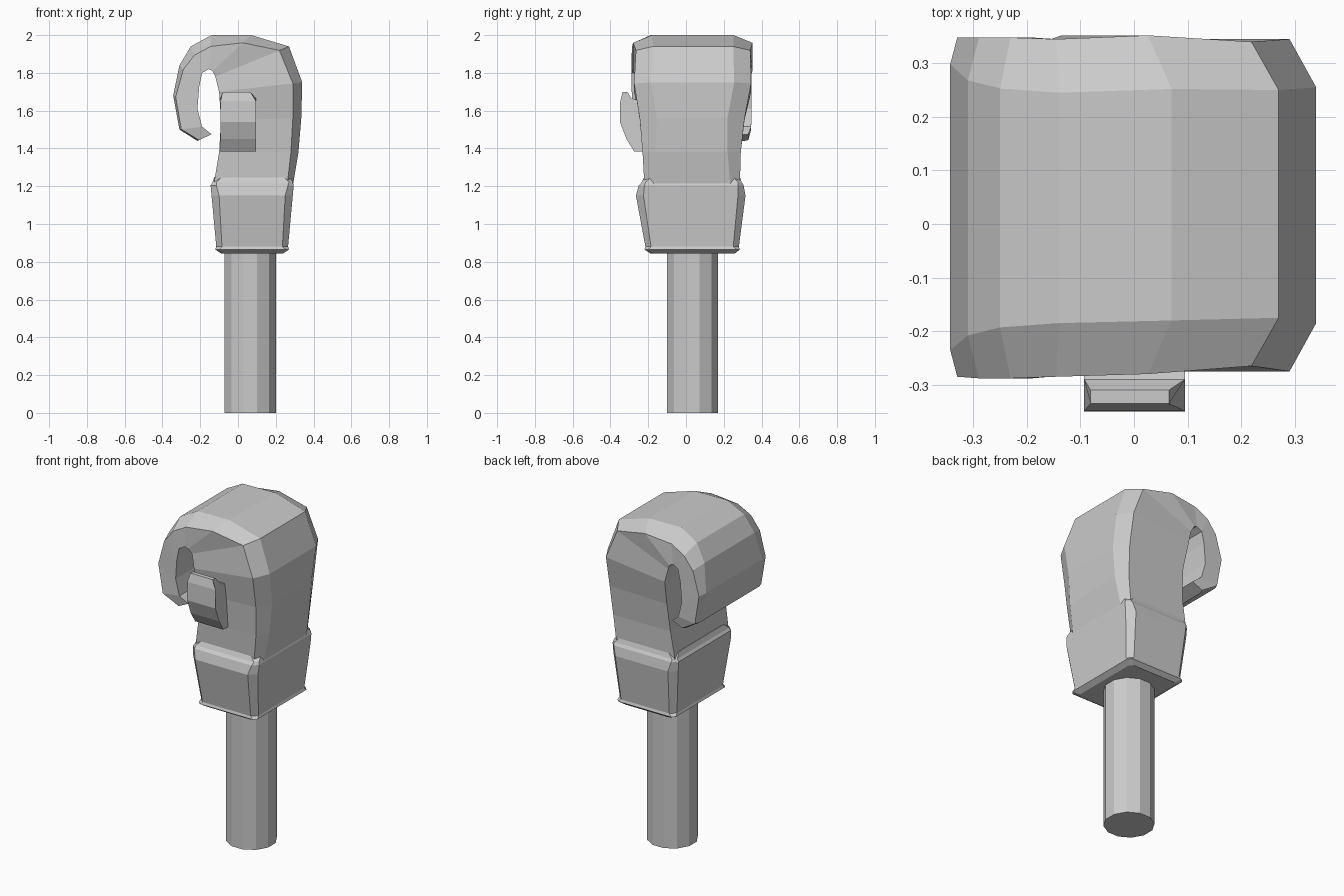
import bpy, bmesh
from math import cos, sin, pi


def loft(name, rings):
    """Skin a list of equal-length closed rings and cap both ends."""
    bm = bmesh.new()
    loops = [[bm.verts.new(p) for p in ring] for ring in rings]
    n = len(loops[0])
    for a, b in zip(loops, loops[1:]):
        for i in range(n):
            j = (i + 1) % n
            bm.faces.new((a[i], a[j], b[j], b[i]))
    bm.faces.new(loops[0])
    bm.faces.new(loops[-1])
    bmesh.ops.recalc_face_normals(bm, faces=bm.faces)
    mesh = bpy.data.meshes.new(name)
    bm.to_mesh(mesh)
    bm.free()
    obj = bpy.data.objects.new(name, mesh)
    bpy.context.collection.objects.link(obj)
    return obj


def chamfered_rect(x0, x1, y0, y1, z, c):
    return [(x0 + c, y0, z), (x1 - c, y0, z), (x1, y0 + c, z), (x1, y1 - c, z),
            (x1 - c, y1, z), (x0 + c, y1, z), (x0, y1 - c, z), (x0, y0 + c, z)]


def finger_section(ox, oz, ix, iz, y0, y1, depth, inset):
    """Slice across the hand: flat inside, chamfered along the outer edges."""
    length = ((ox - ix) ** 2 + (oz - iz) ** 2) ** 0.5
    t = depth / length
    sx, sz = ox + (ix - ox) * t, oz + (iz - oz) * t
    mid = (y0 + y1) / 2
    return [(ix, y0, iz), (sx, y0, sz), (ox, y0 + inset, oz), (ox, mid, oz),
            (ox, y1 - inset, oz), (sx, y1, sz), (ix, y1, iz), (ix, mid, iz)]


# Handle
loft("handle", [[(0.065 + 0.14 * cos(2 * pi * (i + 0.5) / 12),
                  0.035 + 0.14 * sin(2 * pi * (i + 0.5) / 12), z)
                 for i in range(12)] for z in (0, 0.87)])

# Cuff with thin rims
loft("cuff", [chamfered_rect(*r) for r in (
    (-0.09, 0.24, -0.19, 0.26, 0.845, 0.02),
    (-0.12, 0.27, -0.22, 0.285, 0.865, 0.02),
    (-0.115, 0.265, -0.215, 0.28, 0.88, 0.03),
    (-0.14, 0.29, -0.265, 0.315, 1.15, 0.04),
    (-0.145, 0.295, -0.25, 0.305, 1.205, 0.03),
    (-0.135, 0.29, -0.235, 0.295, 1.22, 0.02),
    (-0.125, 0.28, -0.22, 0.285, 1.25, 0.04))])

# Palm and curled fingers: outer x, z, inner x, z, y range, chamfer
loft("curled_hand", [finger_section(*s) for s in (
    (0.29, 1.20, -0.13, 1.20, -0.22, 0.285, 0.03, 0.05),
    (0.32, 1.38, -0.10, 1.38, -0.23, 0.29, 0.04, 0.07),
    (0.335, 1.56, -0.09, 1.55, -0.245, 0.31, 0.045, 0.09),
    (0.34, 1.75, -0.10, 1.70, -0.275, 0.345, 0.05, 0.09),
    (0.27, 1.94, -0.12, 1.78, -0.265, 0.34, 0.055, 0.09),
    (0.07, 2.00, -0.135, 1.81, -0.28, 0.352, 0.06, 0.10),
    (-0.14, 2.00, -0.155, 1.82, -0.285, 0.345, 0.06, 0.10),
    (-0.25, 1.94, -0.19, 1.80, -0.288, 0.348, 0.05, 0.095),
    (-0.31, 1.84, -0.205, 1.73, -0.288, 0.348, 0.03, 0.08),
    (-0.343, 1.68, -0.215, 1.61, -0.285, 0.348, 0.015, 0.05),
    (-0.31, 1.50, -0.19, 1.515, -0.285, 0.345, 0.01, 0.03),
    (-0.215, 1.44, -0.14, 1.475, -0.27, 0.33, 0.01, 0.02))])

# Thumb pressed against the front of the palm
thumb_side = ((-0.22, 1.385), (-0.275, 1.385), (-0.315, 1.45), (-0.35, 1.54),
              (-0.348, 1.65), (-0.335, 1.70), (-0.31, 1.70), (-0.29, 1.665), (-0.22, 1.65))
loft("thumb", [[(x + (taper if z > 1.68 else 0), y, z) for y, z in thumb_side]
               for x, taper in ((-0.093, 0.012), (0.095, -0.03))])
